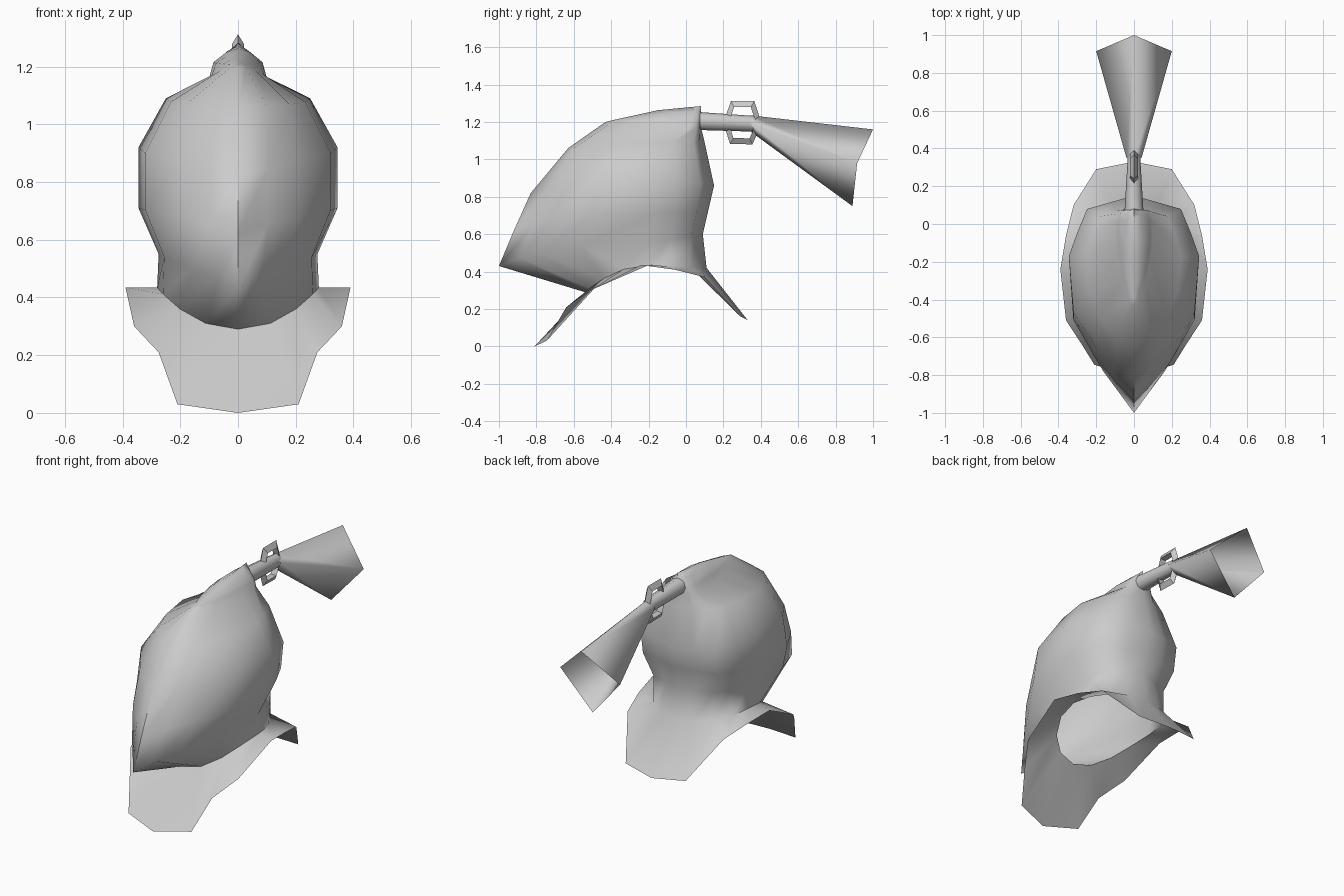
import bpy, bmesh, math
from mathutils import Vector

cube = bpy.data.objects.get("Cube")
if cube:
    bpy.data.objects.remove(cube)

steel = bpy.data.materials.new("light_grey_steel")
steel.use_nodes = True
GREY = (0.6, 0.6, 0.6, 1)
steel.diffuse_color = GREY
steel.node_tree.nodes["Principled BSDF"].inputs["Base Color"].default_value = GREY


def bulge(power, steps=4):
    """Quarter outline from the middle to the side as (across, along) shares."""
    angles = [math.pi / 2 * i / steps for i in range(steps + 1)]
    return [(abs(math.sin(a)) ** (2 / power) if a else 0,
             abs(math.cos(a)) ** (2 / power) if a < 1.57 else 0) for a in angles]


# Quarter outlines of the helmet rings
BEAK = [(0, 1), (.3, .86), (.58, .73), (.93, .45), (1, 0)]
SKULL_BACK = [(0, 1), (.36, .89), (.72, .78), (.87, .39), (1, 0)]
OVAL = bulge(2.1)
NARROW = bulge(1.5)
SQUARE = bulge(4)


def mirrored(half):
    """Close a half ring (front to back, on +x) into a full loop."""
    other = [Vector((-p[0], p[1], p[2])) for p in reversed(half[1:-1])]
    return [Vector(p) for p in half] + other


def helmet_ring(front, side, back, front_outline, back_outline=SKULL_BACK, dip=1):
    """Ring through a front, side and back point; dip keeps its drop near the front."""
    w, ys, zs = side

    def quarter(end, outline, drop):
        return [(w * s, ys + (end[0] - ys) * c, zs + (end[1] - zs) * c ** drop)
                for s, c in outline]

    return mirrored(quarter(front, front_outline, dip)
                    + quarter(back, back_outline, 1)[-2::-1])


def loft(name, rings, angle):
    """Skin a stack of closed rings with quads, open at both ends."""
    bm = bmesh.new()
    loops = [[bm.verts.new(p) for p in ring] for ring in rings]
    for low, high in zip(loops, loops[1:]):
        n = len(low)
        for i in range(n):
            j = (i + 1) % n
            bm.faces.new((low[i], low[j], high[j], high[i]))
    bmesh.ops.remove_doubles(bm, verts=bm.verts, dist=0.0005)
    bmesh.ops.recalc_face_normals(bm, faces=bm.faces)
    mesh = bpy.data.meshes.new(name)
    bm.to_mesh(mesh)
    bm.free()
    mesh.materials.append(steel)
    obj = bpy.data.objects.new(name, mesh)
    bpy.context.collection.objects.link(obj)
    bpy.ops.object.select_all(action="DESELECT")
    obj.select_set(True)
    bpy.context.view_layer.objects.active = obj
    bpy.ops.object.shade_smooth_by_angle(angle=math.radians(angle))
    return obj


# Flared collar rim, front to back
collar_rim = mirrored([
    (0, -.81, 0), (.21, -.745, .03), (.275, -.64, .21), (.36, -.51, .3),
    (.39, -.24, .435), (.36, -.06, .41), (.32, .1, .37), (.2, .29, .16),
    (0, .33, .14)])

# Neck, beaked visor, skull and raised crest
shell = [
    collar_rim,
    helmet_ring((-.54, .29), (.28, -.2, .435), (.11, .42), OVAL, OVAL, dip=2),
    helmet_ring((-1, .43), (.275, -.2, .55), (.09, .6), BEAK, dip=3),
    helmet_ring((-.92, .62), (.345, -.17, .71), (.12, .73), BEAK, dip=3),
    helmet_ring((-.83, .82), (.345, -.17, .92), (.15, .86), BEAK, dip=2),
    helmet_ring((-.63, 1.06), (.25, -.17, 1.09), (.1, 1.09), OVAL),
    helmet_ring((-.43, 1.2), (.1, -.08, 1.16), (.08, 1.17), NARROW, SQUARE),
    helmet_ring((-.41, 1.205), (.085, -.06, 1.215), (.08, 1.21), NARROW, SQUARE),
    helmet_ring((-.4, 1.207), (.04, -.1, 1.25), (.08, 1.255), NARROW, SQUARE),
    helmet_ring((-.39, 1.21), (0, -.15, 1.263), (.08, 1.285), NARROW),
]
loft("helmet_with_collar", shell, 70)


def tube_ring(y, z, width, height, sides=8):
    turn = 2 * math.pi / sides
    return [Vector((width * math.sin(i * turn), y, z + height * math.cos(i * turn)))
            for i in range(sides)]


# Plume socket at the back of the crest
loft("plume_socket", [tube_ring(.07, 1.205, .001, .001),
                      tube_ring(.07, 1.205, .05, .048),
                      tube_ring(.37, 1.19, .032, .042)], 50)

# Hollow plume, widening and drooping to the back
plume_end = mirrored([(0, 1, 1.16), (.2, .915, .98), (0, .89, .75)])
plume_start = mirrored([(0, .35, 1.235), (.04, .35, 1.19), (0, .35, 1.145)])
loft("plume", [plume_start, plume_end], 180)

# Six-sided clasp around the socket, tapering to a thin outer edge
corners = [(.2, 1.195), (.24, 1.312), (.365, 1.312),
           (.405, 1.19), (.355, 1.08), (.235, 1.083)]
centre = Vector((0, .3, 1.195))
outer = [Vector((0, y, z)) for y, z in corners]
inner_left, inner_right = [
    [centre + (p - centre) * .72 + Vector((x, 0, 0)) for p in outer]
    for x in (.02, -.02)]
loft("plume_clasp", [inner_left, outer, inner_right, inner_left], 20)
